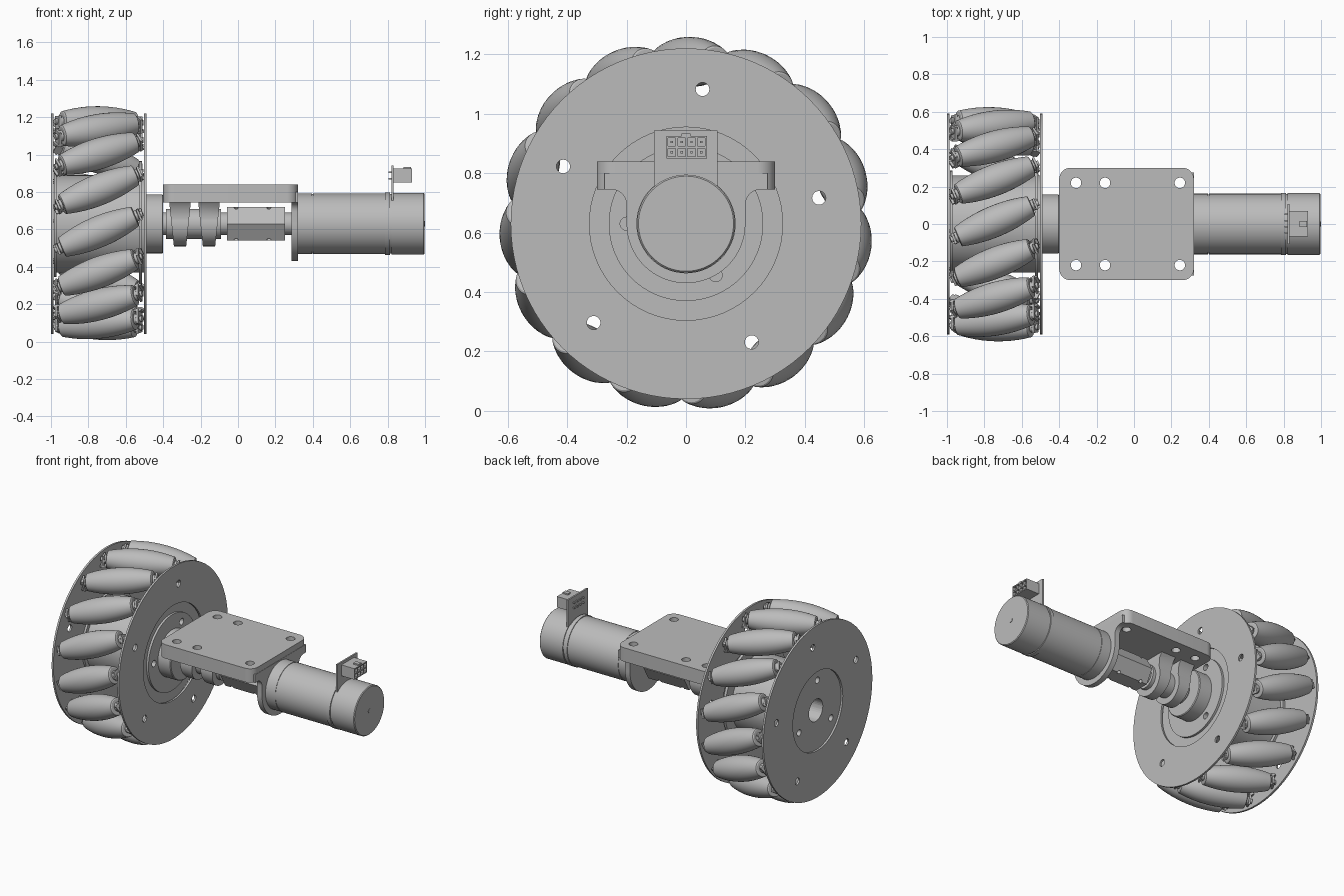
import bpy, bmesh, math
from math import cos, sin, radians, pi
from mathutils import Matrix, Vector

if "Cube" in bpy.data.objects:
    bpy.data.objects.remove(bpy.data.objects["Cube"])

AXLE = 0.63
grey = bpy.data.materials.new("plain grey")
grey.use_nodes = True
GREY = (0.5, 0.5, 0.5, 1)
grey.diffuse_color = GREY
grey.node_tree.nodes["Principled BSDF"].inputs["Base Color"].default_value = GREY


def finish(name, bm, smooth=True):
    bmesh.ops.recalc_face_normals(bm, faces=bm.faces)
    mesh = bpy.data.meshes.new(name)
    bm.to_mesh(mesh)
    bm.free()
    mesh.materials.append(grey)
    ob = bpy.data.objects.new(name, mesh)
    bpy.context.collection.objects.link(ob)
    if smooth:
        soften(ob)
    return ob


def soften(ob):
    bpy.ops.object.select_all(action='DESELECT')
    ob.select_set(True)
    bpy.context.view_layer.objects.active = ob
    bpy.ops.object.shade_smooth_by_angle(angle=radians(30))


def add_lathe(bm, profile, sides=64, matrix=None):
    """Turn (x, radius) points about the x axis; the ends are capped."""
    matrix = matrix or Matrix.Translation((0, 0, AXLE))
    rings = []
    for x, r in profile:
        rings.append([bm.verts.new(matrix @ Vector((x, r * cos(2 * pi * i / sides), r * sin(2 * pi * i / sides))))
                      for i in range(sides)])
    for a, b in zip(rings, rings[1:]):
        for i in range(sides):
            j = (i + 1) % sides
            bm.faces.new((a[i], a[j], b[j], b[i]))
    bm.faces.new(rings[0])
    bm.faces.new(rings[-1])


def lathe(name, profile, sides=64):
    bm = bmesh.new()
    add_lathe(bm, profile, sides)
    return finish(name, bm)


def add_box(bm, lo, hi, matrix=Matrix()):
    lo, hi = Vector(lo), Vector(hi)
    m = matrix @ Matrix.Translation((lo + hi) / 2) @ Matrix.Diagonal((*(hi - lo), 1))
    bmesh.ops.create_cube(bm, size=1, matrix=m)


def prism(name, outline, direction):
    """Extrude a closed outline of 3D points."""
    bm = bmesh.new()
    face = bm.faces.new([bm.verts.new(p) for p in outline])
    new = bmesh.ops.extrude_face_region(bm, geom=[face])["geom"]
    bmesh.ops.translate(bm, vec=direction, verts=[v for v in new if isinstance(v, bmesh.types.BMVert)])
    return finish(name, bm)


def arc(cx, cy, r, start, end, n=8):
    return [(cx + r * cos(radians(start + (end - start) * i / n)),
             cy + r * sin(radians(start + (end - start) * i / n))) for i in range(n + 1)]


def cut(ob, bm):
    """Subtract the cutter mesh and bake the result."""
    cutter = finish("cutter", bm, False)
    cutter.hide_render = True
    mod = ob.modifiers.new("cut", 'BOOLEAN')
    mod.object, mod.solver = cutter, 'EXACT'
    bpy.context.view_layer.update()
    mesh = bpy.data.meshes.new_from_object(ob.evaluated_get(bpy.context.evaluated_depsgraph_get()))
    ob.modifiers.clear()
    ob.data = mesh
    bpy.data.objects.remove(cutter)
    soften(ob)


def x_holes(bm, radius, circle, angles, x0, x1):
    for a in angles:
        m = Matrix.Translation((0, circle * cos(radians(a)), AXLE + circle * sin(radians(a))))
        add_lathe(bm, [(x0, radius), (x1, radius)], 20, m)


# Wheel side plates, each with a central opening and five holes
for name, x, opening in (("outer_wheel_plate", -1.0, 0.27), ("inner_wheel_plate", -0.503, 0.325)):
    plate = lathe(name, [(x, 0.59), (x + 0.013, 0.59)], 96)
    c = bmesh.new()
    add_lathe(c, [(x - 0.1, opening), (x + 0.1, opening)], 64)
    x_holes(c, 0.023, 0.456, [11 + 72 * i for i in range(5)], x - 0.1, x + 0.1)
    cut(plate, c)

# Wheel hub with bore and bolt holes at both ends
hub = lathe("wheel_hub", [(-0.985, 0.285), (-0.97, 0.285), (-0.97, 0.26), (-0.53, 0.26),
                          (-0.53, 0.335), (-0.512, 0.335), (-0.512, 0.26), (-0.497, 0.26)])
c = bmesh.new()
add_lathe(c, [(-1.1, 0.075), (-0.75, 0.075)], 40)
x_holes(c, 0.022, 0.2, (95, 215, 335), -1.1, -0.8)
x_holes(c, 0.022, 0.2, (60, 180, 300), -0.7, -0.4)
cut(hub, c)

# Fifteen slanted barrel rollers with spindles, nuts and bent mounting tabs
TILT, ORBIT = radians(23), 0.545
HALF = 0.21
barrel = [(HALF * t / 6, 0.084 - 0.028 * (t / 6) ** 2) for t in range(-6, 7)]
barrel = [(-HALF - 0.004, 0.05)] + barrel + [(HALF + 0.004, 0.05)]
rollers, spindles, tabs = bmesh.new(), bmesh.new(), bmesh.new()
for i in range(15):
    a = radians(184.5 + 24 * i)
    radial = Vector((0, cos(a), sin(a)))
    tangent = Vector((0, sin(a), -cos(a)))
    axis = Vector((cos(TILT), 0, 0)) + tangent * sin(TILT)
    side = radial.cross(axis)
    m = Matrix((axis, side, radial)).transposed().to_4x4()
    m.translation = Vector((-0.745, 0, AXLE)) + radial * ORBIT
    add_lathe(rollers, barrel, 32, m)
    add_lathe(spindles, [(-0.255, 0.016), (0.255, 0.016)], 14, m)
    for s in (-1, 1):
        add_lathe(spindles, [(s * 0.214, 0.03), (s * 0.228, 0.03)], 14, m)
        add_box(tabs, (s * 0.236 - 0.006, -0.03, -0.05), (s * 0.236 + 0.006, 0.03, 0.03), m)
        foot = m.copy()
        foot.translation = m @ Vector((s * 0.236, 0, -0.044))
        add_box(tabs, (-0.02, -0.025, -0.006), (0.02, 0.025, 0.006), foot)
finish("rollers", rollers)
finish("roller_spindles", spindles)
finish("roller_tabs", tabs, False)

# Drive line: hub collar, shaft and hexagonal coupling
lathe("hub_collar", [(-0.5, 0.158), (-0.405, 0.158), (-0.4, 0.153)])
lathe("drive_shaft", [(-0.5, 0.06), (0.3, 0.06)], 40)
lathe("shaft_spacers", [(-0.385, 0.08), (-0.09, 0.08)], 40)
coupling = lathe("hex_coupling", [(-0.06, 0.104), (0.25, 0.104)], 6)
c = bmesh.new()
for x in (-0.01, 0.165):
    for s in (-1, 1):
        m = Matrix.Translation((x, 0, AXLE)) @ Matrix.Rotation(radians(90 + s * 60), 4, 'X') \
            @ Matrix.Rotation(radians(90), 4, 'Y')
        add_lathe(c, [(0.07, 0.012), (0.13, 0.012)], 16, m)
        add_lathe(c, [(-0.13, 0.012), (-0.07, 0.012)], 16, m)
cut(coupling, c)

# Mounting plate with rounded corners, a channel underneath and six bolt holes
corners = [(0.26, 0.24, 0), (-0.34, 0.24, 90), (-0.34, -0.24, 180), (0.26, -0.24, 270)]
outline = [p for x, y, a in corners for p in arc(x, y, 0.06, a, a + 90)]
plate = prism("mounting_plate", [(x, y, 0.745) for x, y in outline], (0, 0, 0.095))
c = bmesh.new()
add_box(c, (-0.5, -0.275, 0.7), (0.285, 0.275, 0.785))
for x in (-0.31, -0.155, 0.245):
    for y in (-0.22, 0.22):
        bmesh.ops.create_cone(c, cap_ends=True, segments=24, radius1=0.028, radius2=0.028, depth=0.4,
                              matrix=Matrix.Translation((x, y, 0.8)))
cut(plate, c)

# Motor flange: round below, filleted out to the plate above
half = arc(0, AXLE, 0.2, -90, 0, 16) + arc(0.25, 0.695, 0.05, 180, 90, 6) + [(0.275, 0.745), (0.275, 0.8)]
profile = half + [(-y, z) for y, z in reversed(half[1:])]
prism("motor_flange", [(0.285, y, z) for y, z in profile], (0.037, 0, 0))

# Two bearing blocks with a rounded ring and bolted feet
for name, x in (("outer_bearing_block", -0.31), ("inner_bearing_block", -0.155)):
    half = arc(0, AXLE, 0.12, -90, 15, 14) + [(0.13, 0.72), (0.15, 0.745), (0.27, 0.745), (0.27, 0.785)]
    profile = half + [(-y, z) for y, z in reversed(half[1:])]
    block = prism(name, [(x - 0.055, y, z) for y, z in profile], (0.11, 0, 0))
    c = bmesh.new()
    for s in (-1, 1):
        # taper the sides below the feet, then drill the feet
        m = Matrix.Translation((x + s * 0.055, 0, 0.72)) @ Matrix.Rotation(s * radians(6), 4, 'Y')
        lo, hi = sorted((0, s * 0.1))
        add_box(c, (lo, -0.2, -0.4), (hi, 0.2, 0), m)
        bmesh.ops.create_cone(c, cap_ends=True, segments=24, radius1=0.028, radius2=0.028, depth=0.2,
                              matrix=Matrix.Translation((x, s * 0.22, 0.77)))
    cut(block, c)

# Motor: gearbox, seam, body, rear band and end cap
lathe("motor_body", [(0.3, 0.162), (0.396, 0.162), (0.396, 0.159), (0.401, 0.159), (0.401, 0.162),
                     (0.785, 0.162), (0.785, 0.167), (0.812, 0.167), (0.812, 0.16), (0.82, 0.16),
                     (0.82, 0.165), (0.992, 0.165), (0.997, 0.16)], 80)
lathe("motor_rear_pin", [(0.98, 0.014), (1.0, 0.014)], 16)

# Sensor board and socket with eight cavities and pins
bm = bmesh.new()
add_box(bm, (0.82, -0.108, 0.73), (0.831, 0.106, 0.943))
finish("sensor_board", bm, False)
bm = bmesh.new()
add_box(bm, (0.831, -0.066, 0.85), (0.93, 0.07, 0.925))
socket = finish("socket", bm, False)
c, pins = bmesh.new(), bmesh.new()
for col in range(4):
    for row in range(2):
        y, z = -0.0475 + 0.033 * col, 0.87 + 0.035 * row
        add_box(c, (0.86, y - 0.013, z - 0.013), (1.0, y + 0.013, z + 0.013))
        add_box(pins, (0.805, y - 0.004, z - 0.004), (0.915, y + 0.004, z + 0.004))
cut(socket, c)
finish("socket_pins", pins, False)
bm = bmesh.new()
add_box(bm, (0.885, -0.015, 0.92), (0.925, 0.015, 0.934))
finish("socket_latch", bm, False)
